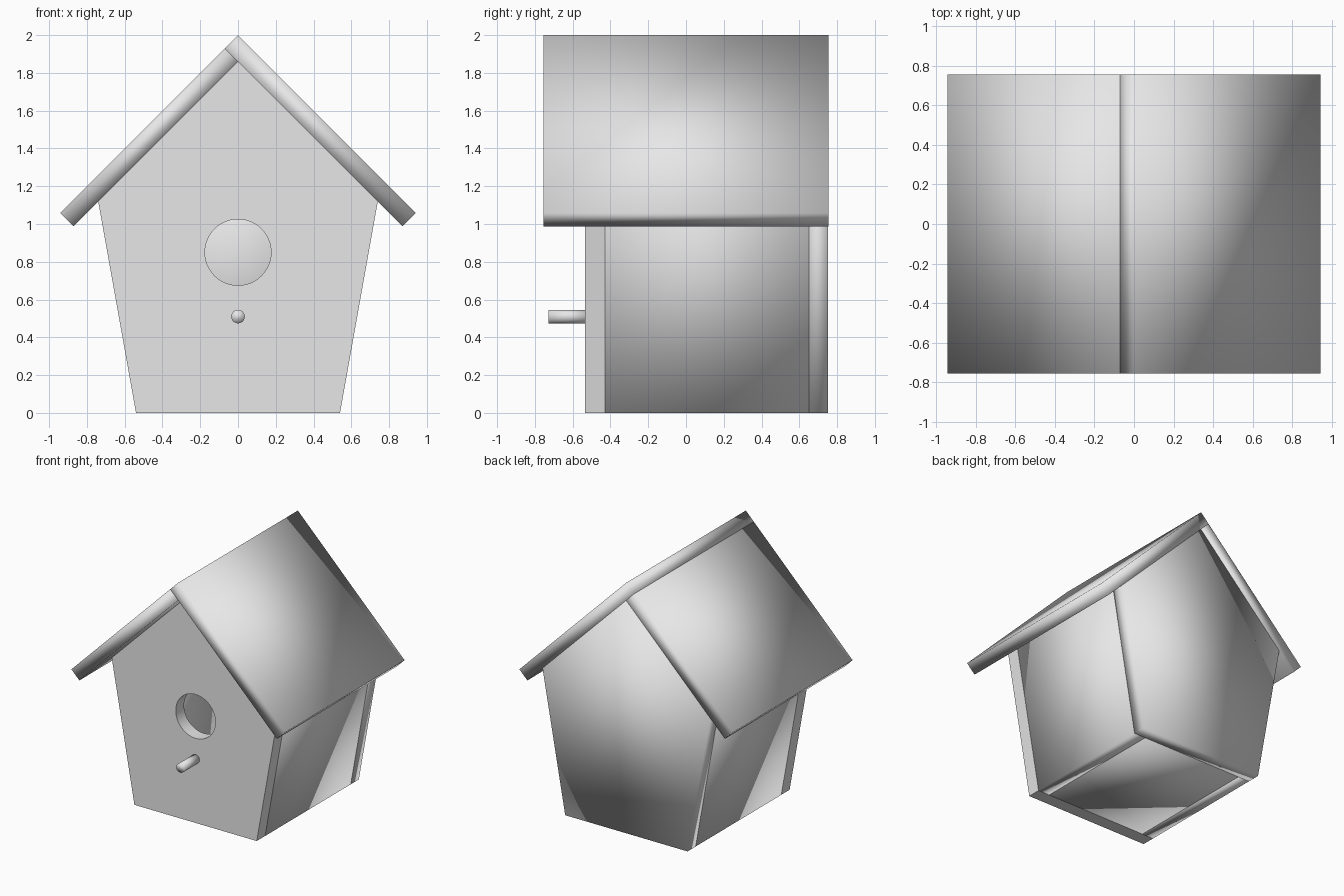
import bpy
import bmesh
from math import cos, sin, radians, tau
from mathutils import Vector

cube = bpy.data.objects.get("Cube")
if cube:
    bpy.data.objects.remove(cube, do_unlink=True)

GREY = (0.8, 0.8, 0.8, 1.0)
paint = bpy.data.materials.new("plain_grey")
paint.use_nodes = True
paint.diffuse_color = GREY
paint.node_tree.nodes["Principled BSDF"].inputs["Base Color"].default_value = GREY


def board(name, profile, y0, y1):
    """Extrude an x-z outline from y0 to y1 as a smooth-shaded board."""
    bm = bmesh.new()
    face = bm.faces.new([bm.verts.new((x, y0, z)) for x, z in profile])
    grown = bmesh.ops.extrude_face_region(bm, geom=[face])["geom"]
    verts = [v for v in grown if isinstance(v, bmesh.types.BMVert)]
    bmesh.ops.translate(bm, verts=verts, vec=Vector((0, y1 - y0, 0)))
    bmesh.ops.recalc_face_normals(bm, faces=bm.faces)
    mesh = bpy.data.meshes.new(name)
    bm.to_mesh(mesh)
    bm.free()
    mesh.materials.append(paint)
    mesh.shade_smooth()
    obj = bpy.data.objects.new(name, mesh)
    bpy.context.collection.objects.link(obj)
    return obj


def mirrored(profile):
    return [(-x, z) for x, z in reversed(profile)]


def circle(radius, z, count):
    return [(radius * cos(tau * i / count), z + radius * sin(tau * i / count))
            for i in range(count)]


# Main measurements
BASE, EAVE, EAVE_Z, PEAK = 0.54, 0.74, 1.12, 1.86
WALL = 0.10
FRONT, INNER_FRONT, INNER_BACK, BACK = -0.535, -0.43, 0.65, 0.752
ROOF_END = 0.755

# Gable panels
gable = [(-BASE, 0), (BASE, 0), (EAVE, EAVE_Z), (0, PEAK), (-EAVE, EAVE_Z)]
front_panel = board("front_panel", gable, FRONT, INNER_FRONT)
board("back_panel", gable, INNER_BACK, BACK)

# Round entrance cut through the front panel
cutter = board("entrance_cutter", circle(0.175, 0.85, 48), FRONT - 0.1, INNER_FRONT + 0.1)
cutter.hide_render = True
cut = front_panel.modifiers.new("entrance", "BOOLEAN")
cut.operation = "DIFFERENCE"
cut.solver = "EXACT"
cut.object = cutter
bpy.context.view_layer.objects.active = front_panel
bpy.ops.object.modifier_apply(modifier=cut.name)
bpy.data.objects.remove(cutter, do_unlink=True)
front_panel.data.shade_smooth()
front_panel.data.set_sharp_from_angle(angle=radians(30))

# Leaning side walls, cut at the top to meet the roof
side = [(BASE, 0), (EAVE, EAVE_Z), (EAVE - WALL, EAVE_Z + WALL), (BASE - WALL, 0)]
board("left_wall", side, INNER_FRONT, INNER_BACK)
board("right_wall", mirrored(side), INNER_FRONT, INNER_BACK)

# Floor between the walls
inside = BASE - WALL
lean = (EAVE - BASE) / EAVE_Z * WALL
board("floor", [(-inside, 0), (inside, 0), (inside + lean, WALL), (-inside - lean, WALL)],
      INNER_FRONT, INNER_BACK)

# Roof boards: the left one laps over the right one at the ridge
board("left_roof", [(0, 2), (0.942, 1.058), (0.872, 0.988), (-0.07, 1.93)],
      -ROOF_END, ROOF_END)
board("right_roof", [(-0.07, 1.93), (0, PEAK), (-0.872, 0.988), (-0.942, 1.058)],
      -ROOF_END, ROOF_END)

# Perch below the entrance
board("perch", circle(0.036, 0.51, 24), -0.727, FRONT + 0.03)
